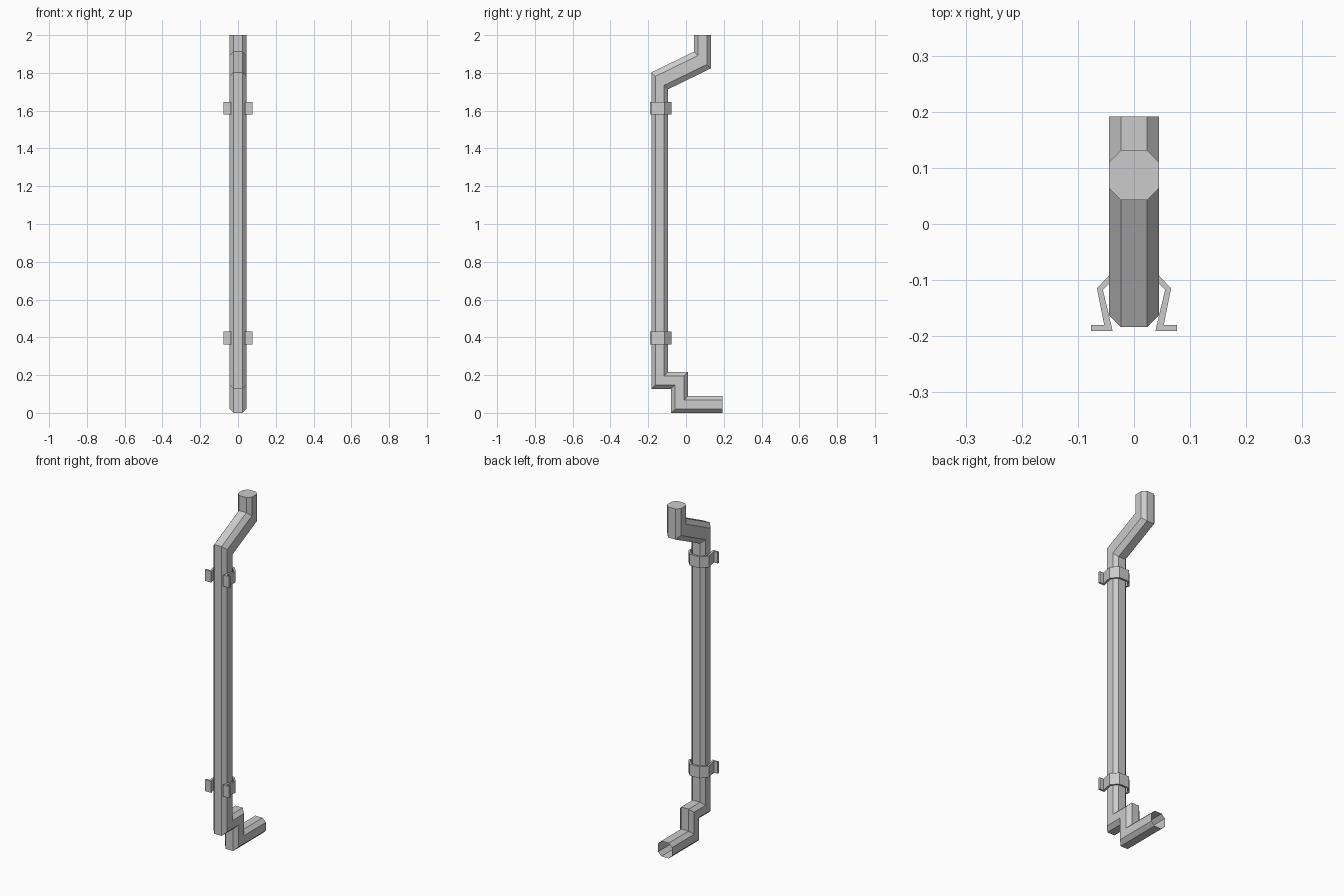
import bpy, bmesh

if "Cube" in bpy.data.objects:
    bpy.data.objects.remove(bpy.data.objects["Cube"])

R, F = 0.0445, 0.0235   # octagon half width and half flat side
OCT = [(-F, R), (F, R), (R, F), (R, -F), (F, -R), (-F, -R), (-R, -F), (-R, F)]


def finish(bm, name):
    bmesh.ops.recalc_face_normals(bm, faces=bm.faces)
    mesh = bpy.data.meshes.new(name)
    bm.to_mesh(mesh)
    bm.free()
    obj = bpy.data.objects.new(name, mesh)
    bpy.context.collection.objects.link(obj)
    return obj


# Drain pipe: octagon rings along the path (y, z, ring direction y, z)
rings = [
    (0.087, 2.0, 1, 0),
    (0.087, 1.868, 1, -1),
    (-0.139, 1.758, 1, -1),
    (-0.139, 0.172, 1, 1),
    (-0.034, 0.172, 1, 1),
    (-0.034, 0.0445, 1, 1),
    (0.192, 0.0445, 0, 1),
]
bm = bmesh.new()
loops = [[bm.verts.new((u, y + v * dy, z + v * dz)) for u, v in OCT]
         for y, z, dy, dz in rings]
for a, b in zip(loops, loops[1:]):
    for i in range(8):
        j = (i + 1) % 8
        bm.faces.new((a[i], a[j], b[j], b[i]))
bm.faces.new(loops[0])   # closed top, open outlet
finish(bm, "drain_pipe")

# Wall clamps: right half of the strap profile, mirrored
outer = [(0.031, -0.077), (0.066, -0.115), (0.053, -0.18), (0.077, -0.18)]
inner = [(0.026, -0.088), (0.0555, -0.117), (0.038, -0.191), (0.077, -0.191)]
outer = [(-x, y) for x, y in reversed(outer)] + outer
inner = [(-x, y) for x, y in reversed(inner)] + inner


def clamp(name, z0, z1):
    bm = bmesh.new()
    o0, o1, i0, i1 = [[bm.verts.new((x, y, z)) for x, y in prof]
                      for prof in (outer, inner) for z in (z0, z1)]
    for a, b in ((o0, o1), (o1, i1), (i1, i0), (i0, o0)):
        for k in range(len(a) - 1):
            bm.faces.new((a[k], a[k + 1], b[k + 1], b[k]))
    for k in (0, -1):
        bm.faces.new((o0[k], o1[k], i1[k], i0[k]))
    finish(bm, name)


clamp("upper_clamp", 1.58, 1.645)
clamp("lower_clamp", 0.363, 0.43)
